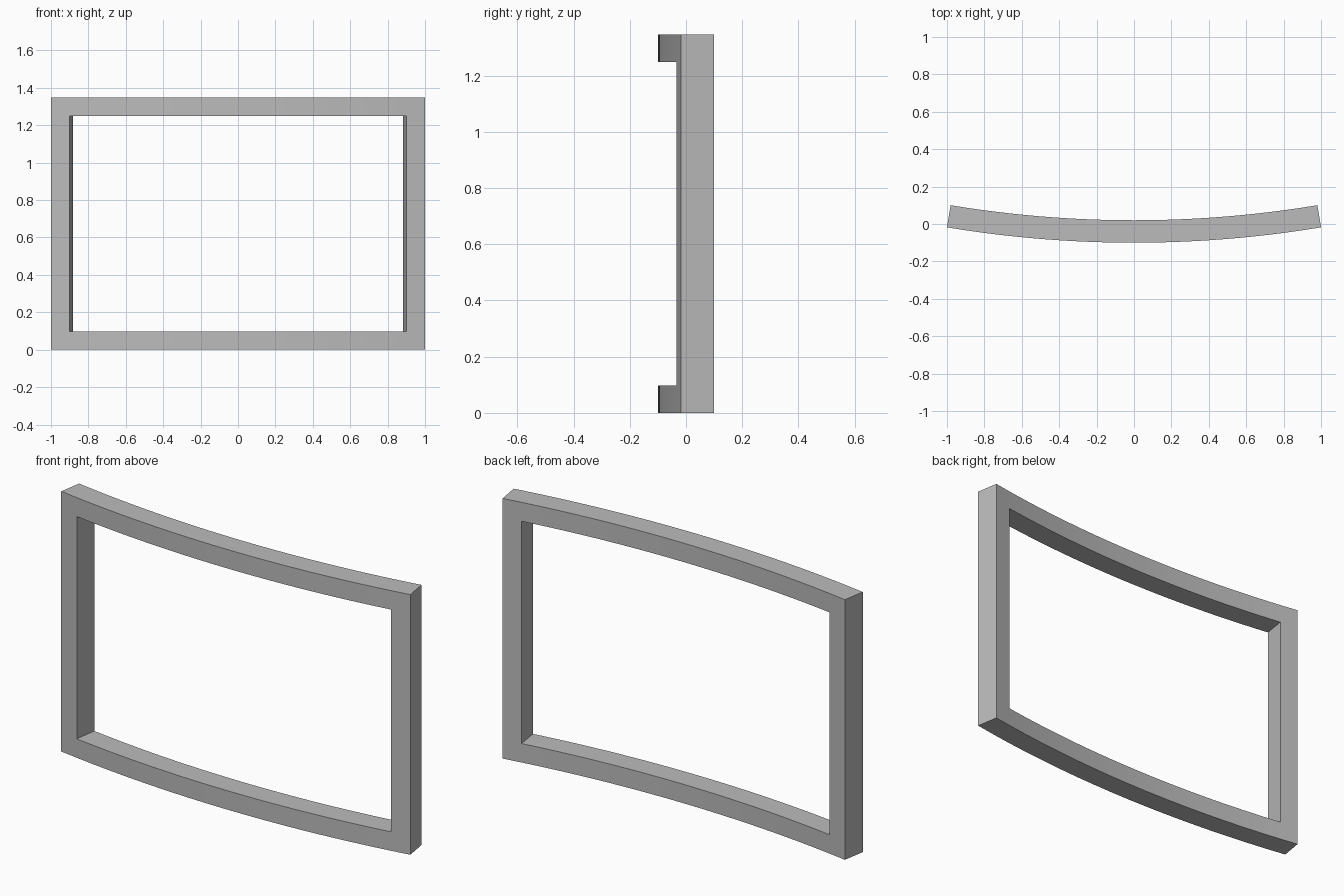
import bpy, bmesh, math

if "Cube" in bpy.data.objects:
    bpy.data.objects.remove(bpy.data.objects["Cube"])

R, DEPTH, HEIGHT, BAR = 6.14, 0.12, 1.347, 0.098   # front radius, thickness, height, bar width
FRONT_Y = -0.1
END = math.asin(1.0 / R)       # half angle of the whole frame
OPEN = math.asin(0.9 / R)      # half angle of the opening
SEGS = 32

mat = bpy.data.materials.new("plain grey")
mat.diffuse_color = (0.5, 0.5, 0.5, 1)
mat.use_nodes = True
mat.node_tree.nodes["Principled BSDF"].inputs["Base Color"].default_value = mat.diffuse_color

# Columns follow the arc, rows are bottom rail / opening / top rail
angles = [-END] + [-OPEN + 2 * OPEN * i / SEGS for i in range(SEGS + 1)] + [END]
rows = [0, BAR, HEIGHT - BAR, HEIGHT]


def arc_point(radius, a, z):
    return (radius * math.sin(a), FRONT_Y + R - radius * math.cos(a), z)


# Curved frame: front sheet with the opening left out, then extruded radially
bm = bmesh.new()
grid = [[bm.verts.new(arc_point(R, a, z)) for z in rows] for a in angles]
for i in range(len(angles) - 1):
    for j in range(3):
        if j == 1 and 0 < i < len(angles) - 2:
            continue
        bm.faces.new((grid[i][j], grid[i + 1][j], grid[i + 1][j + 1], grid[i][j + 1]))
ext = bmesh.ops.extrude_face_region(bm, geom=bm.faces[:], use_keep_orig=True)
for v in [g for g in ext["geom"] if isinstance(g, bmesh.types.BMVert)]:
    a = math.asin(v.co.x / R)
    v.co = arc_point(R - DEPTH, a, v.co.z)
bmesh.ops.recalc_face_normals(bm, faces=bm.faces[:])

mesh = bpy.data.meshes.new("curved_frame")
bm.to_mesh(mesh)
bm.free()
mesh.materials.append(mat)
frame = bpy.data.objects.new("curved_frame", mesh)
bpy.context.collection.objects.link(frame)
bpy.context.view_layer.objects.active = frame
frame.select_set(True)
bpy.ops.object.shade_smooth_by_angle(angle=math.radians(30))
